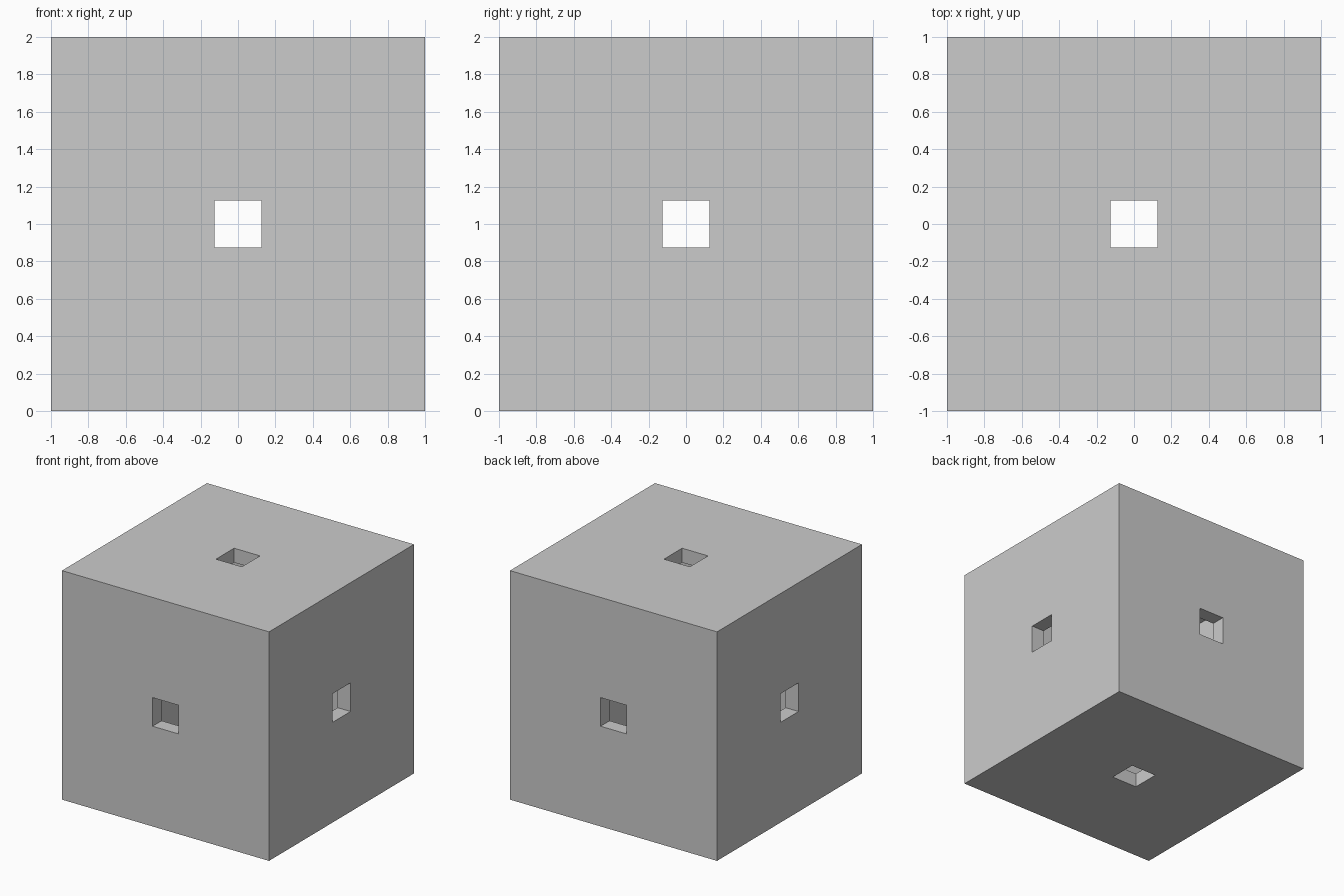
import bpy, bmesh
from mathutils import Matrix

if "Cube" in bpy.data.objects:
    bpy.data.objects.remove(bpy.data.objects["Cube"])

SIZE, HOLE, WALL = 2.0, 0.25, 0.125

# Cube skin with a square opening in the middle of every face
bm = bmesh.new()
bmesh.ops.create_cube(bm, size=SIZE, matrix=Matrix.Translation((0, 0, SIZE / 2)))
faces = bm.faces[:]
bmesh.ops.inset_individual(bm, faces=faces, thickness=(SIZE - HOLE) / 2, use_even_offset=True)
bmesh.ops.delete(bm, geom=faces, context='FACES')
bmesh.ops.recalc_face_normals(bm, faces=bm.faces[:])

mesh = bpy.data.meshes.new("hollow_cube")
bm.to_mesh(mesh)
bm.free()
cube = bpy.data.objects.new("hollow_cube", mesh)
bpy.context.collection.objects.link(cube)

# Inward wall thickness, leaving a hollow interior
shell = cube.modifiers.new("wall", 'SOLIDIFY')
shell.thickness = WALL
shell.offset = -1
shell.use_even_offset = True
